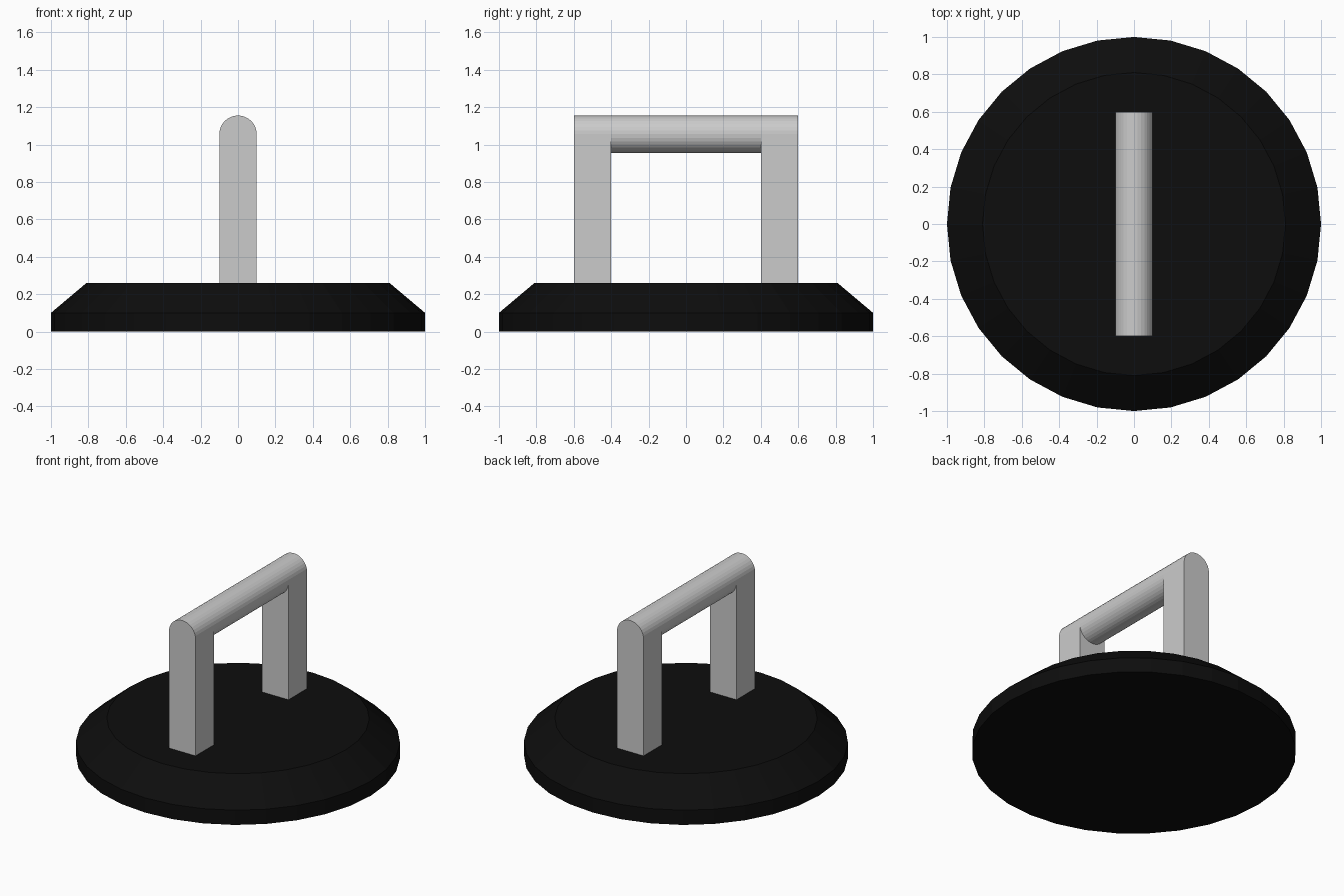
import bpy, bmesh, math

if "Cube" in bpy.data.objects:
    bpy.data.objects.remove(bpy.data.objects["Cube"])

SIDES = 32
BAR_Z, R = 1.055, 0.1


def make_object(name, bm):
    bmesh.ops.recalc_face_normals(bm, faces=bm.faces)
    mesh = bpy.data.meshes.new(name)
    bm.to_mesh(mesh)
    bm.free()
    obj = bpy.data.objects.new(name, mesh)
    bpy.context.collection.objects.link(obj)
    return obj


# Base: round disc with a sloping shoulder
bm = bmesh.new()
rings = []
for radius, z in [(1.0, 0.0), (1.0, 0.1), (0.81, 0.26)]:
    angles = [2 * math.pi * i / SIDES for i in range(SIDES)]
    rings.append([bm.verts.new((radius * math.cos(a), radius * math.sin(a), z)) for a in angles])
for low, high in zip(rings, rings[1:]):
    for i in range(SIDES):
        j = (i + 1) % SIDES
        bm.faces.new((low[i], low[j], high[j], high[i]))
bm.faces.new(rings[0][::-1])
bm.faces.new(rings[-1])
base = make_object("base", bm)
black = bpy.data.materials.new("black")
black.diffuse_color = (0.004, 0.004, 0.004, 1)
black.use_nodes = True
black.node_tree.nodes["Principled BSDF"].inputs["Base Color"].default_value = black.diffuse_color
base.data.materials.append(black)

# Posts: square uprights at front and back
for name, y in [("front_post", -0.5), ("back_post", 0.5)]:
    bm = bmesh.new()
    bmesh.ops.create_cube(bm, size=1)
    bmesh.ops.scale(bm, vec=(2 * R, 0.2, BAR_Z - 0.26), verts=bm.verts)
    bmesh.ops.translate(bm, vec=(0, y, (BAR_Z + 0.26) / 2), verts=bm.verts)
    make_object(name, bm)

# Handle bar: round rod across the post tops
bpy.ops.mesh.primitive_cylinder_add(vertices=SIDES, radius=R, depth=1.2,
                                    location=(0, 0, BAR_Z), rotation=(math.pi / 2, 0, 0))
bpy.context.object.name = "handle_bar"
